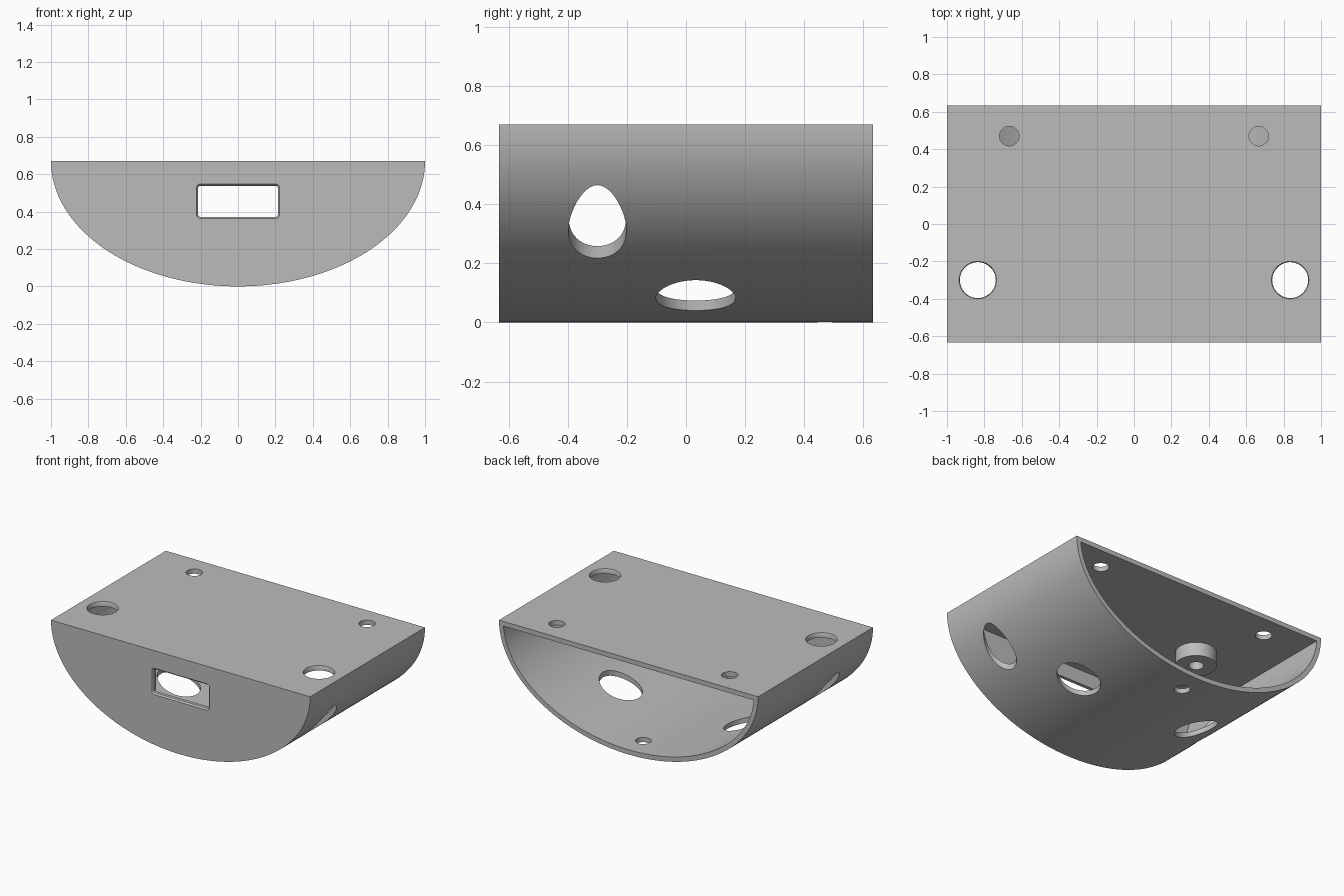
import bpy, bmesh, math

if "Cube" in bpy.data.objects:
    bpy.data.objects.remove(bpy.data.objects["Cube"], do_unlink=True)

W, H, D, T = 1.0, 0.67, 0.633, 0.033      # half width, height, half depth, wall

grey = bpy.data.materials.new("plain grey")
grey.use_nodes = True
colour = (0.5, 0.5, 0.5, 1)
grey.diffuse_color = colour
grey.node_tree.nodes["Principled BSDF"].inputs["Base Color"].default_value = colour


def loft(name, rings):
    """Closed solid through rings of equal point count."""
    bm = bmesh.new()
    loops = [[bm.verts.new(p) for p in ring] for ring in rings]
    n = len(loops[0])
    for a, b in zip(loops, loops[1:]):
        for i in range(n):
            j = (i + 1) % n
            bm.faces.new((a[i], a[j], b[j], b[i]))
    bm.faces.new(loops[0][::-1])
    bm.faces.new(loops[-1])
    bmesh.ops.recalc_face_normals(bm, faces=bm.faces)
    mesh = bpy.data.meshes.new(name)
    bm.to_mesh(mesh)
    bm.free()
    mesh.materials.append(grey)
    ob = bpy.data.objects.new(name, mesh)
    bpy.context.collection.objects.link(ob)
    return ob


def circle(x, y, z, r, rx=None, n=48):
    return [(x + (rx or r) * math.cos(math.tau * i / n),
             y + r * math.sin(math.tau * i / n), z) for i in range(n)]


def half_ellipse(y, a, b, top, n=96):
    start = math.asin((H - top) / b)
    angles = [start + (math.pi - 2 * start) * i / n for i in range(n + 1)]
    return [(a * math.cos(t), y, H - b * math.sin(t)) for t in angles]


def rounded_rect(y, hw, hh, r, zc, n=6):
    points = []
    for k, (sx, sz) in enumerate([(1, 1), (-1, 1), (-1, -1), (1, -1)]):
        for i in range(n + 1):
            t = math.pi / 2 * (k + i / n)
            points.append((sx * (hw - r) + r * math.cos(t), y,
                           zc + sz * (hh - r) + r * math.sin(t)))
    return points


def cut(ob, cutters):
    for c in cutters:
        m = ob.modifiers.new("cut", 'BOOLEAN')
        m.operation, m.solver, m.object = 'DIFFERENCE', 'EXACT', c
    dg = bpy.context.evaluated_depsgraph_get()
    mesh = bpy.data.meshes.new_from_object(ob.evaluated_get(dg))
    ob.modifiers.clear()
    ob.data = mesh
    for c in cutters:
        bpy.data.objects.remove(c, do_unlink=True)


def smooth(ob):
    bpy.ops.object.select_all(action='DESELECT')
    ob.select_set(True)
    bpy.context.view_layer.objects.active = ob
    bpy.ops.object.shade_smooth_by_angle(angle=math.radians(30))


# Half-elliptical shell, closed at the front and open at the back
shell = loft("shell", [half_ellipse(y, W, H, H) for y in (-D, D)])
cutters = [loft("cavity", [half_ellipse(y, W - T, H - T, H - T)
                           for y in (-D + T, D + 0.2)])]

# Front window with softened outer edge
cutters.append(loft("window", [
    rounded_rect(-D - 0.02, 0.222, 0.092, 0.02, 0.455),
    rounded_rect(-D, 0.222, 0.092, 0.02, 0.455),
    rounded_rect(-D + 0.01, 0.213, 0.083, 0.012, 0.455),
    rounded_rect(-D + 0.1, 0.213, 0.083, 0.012, 0.455)]))

for s in (-1, 1):
    # Large front holes through the top and the curved side
    x = s * 0.835
    cutters.append(loft("top_hole", [
        circle(x, -0.3, 0.6, 0.096), circle(x, -0.3, H - 0.008, 0.096),
        circle(x, -0.3, H, 0.1), circle(x, -0.3, H + 0.05, 0.1)]))
    cutters.append(loft("side_hole", [
        circle(s * 0.845, -0.3, z, 0.098, 0.107) for z in (-0.1, 0.61)]))
    # Access holes in the floor, below the bosses
    cutters.append(loft("access_hole", [
        circle(s * 0.48, 0.033, z, 0.135, 0.138) for z in (-0.1, 0.4)]))
    # Small rear holes in the top
    cutters.append(loft("rear_hole", [
        circle(s * 0.667, 0.47, z, 0.052) for z in (0.6, 0.75)]))

# Small rear hole in the floor
cutters.append(loft("floor_hole", [circle(0, 0.47, z, 0.05) for z in (-0.1, 0.2)]))
cut(shell, cutters)
smooth(shell)

# Bosses under the top plate, each with a blind screw hole
for side, s in (("left", 1), ("right", -1)):
    boss = loft(side + "_boss", [circle(s * 0.48, 0.033, z, 0.13)
                                 for z in (H - T - 0.095, H - T + 0.01)])
    cut(boss, [loft("screw_hole", [circle(s * 0.48, 0.033, z, 0.047)
                                   for z in (0.4, H - T - 0.005)])])
    smooth(boss)
